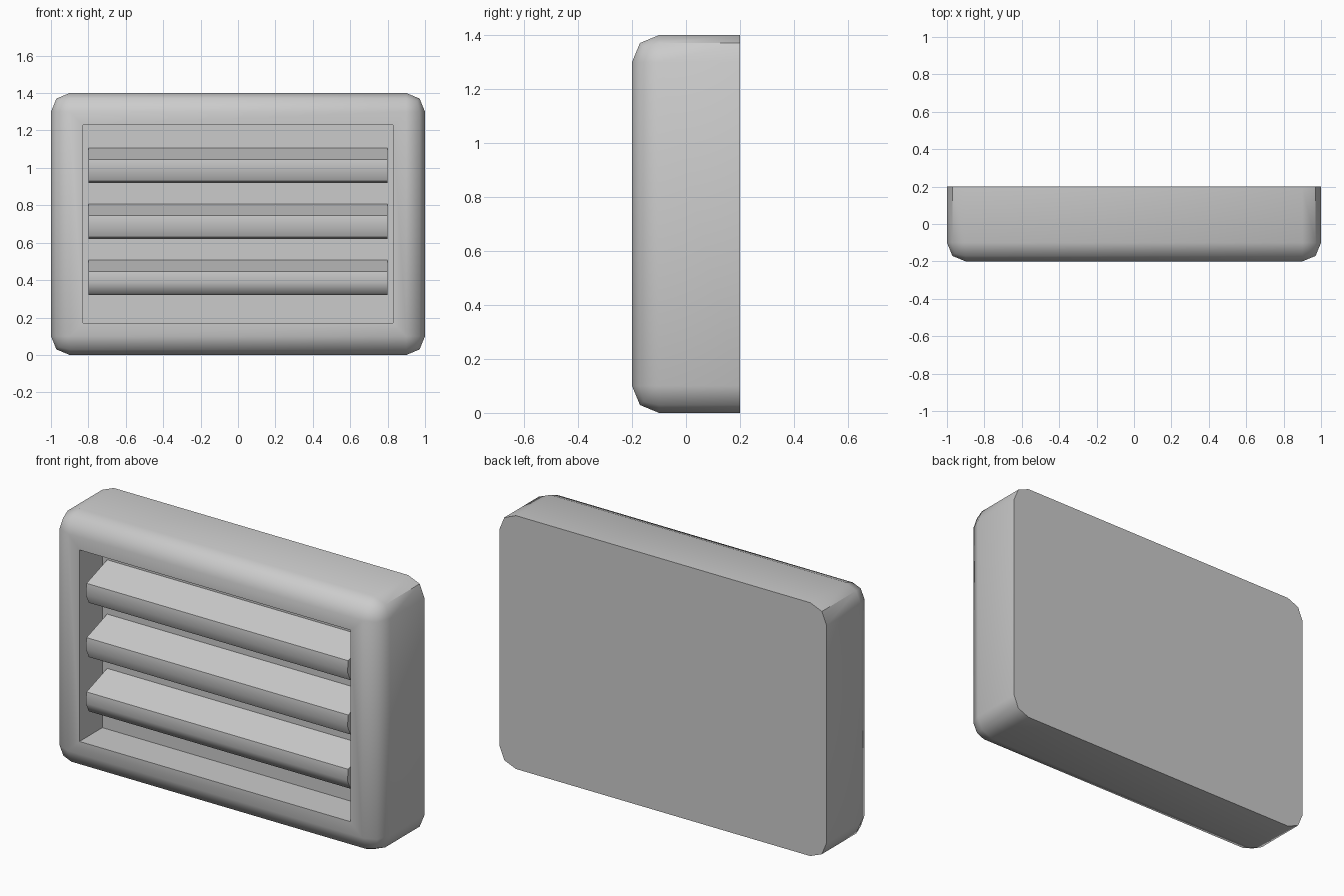
import bpy, bmesh, math
from mathutils import Matrix, Vector

old = bpy.data.objects.get("Cube")
if old:
    bpy.data.objects.remove(old, do_unlink=True)

grey = bpy.data.materials.new("plain_grey")
grey.use_nodes = True
tone = (0.6, 0.6, 0.6, 1)
grey.diffuse_color = tone
grey.node_tree.nodes["Principled BSDF"].inputs["Base Color"].default_value = tone


def finish(name, bm, angle):
    """Turn a bmesh into a grey object, smooth below the given angle."""
    bmesh.ops.recalc_face_normals(bm, faces=bm.faces)
    mesh = bpy.data.meshes.new(name)
    bm.to_mesh(mesh)
    bm.free()
    mesh.materials.append(grey)
    obj = bpy.data.objects.new(name, mesh)
    bpy.context.collection.objects.link(obj)
    bpy.ops.object.select_all(action="DESELECT")
    obj.select_set(True)
    bpy.context.view_layer.objects.active = obj
    bpy.ops.object.shade_smooth_by_angle(angle=math.radians(angle))
    return obj


# Housing: box rounded on every edge except around the flat back
bm = bmesh.new()
bmesh.ops.create_cube(bm, size=1, matrix=Matrix.Translation((0, 0, 0.7)) @ Matrix.Diagonal((2, 0.4, 1.4, 1)))
rounded = [e for e in bm.edges if any(v.co.y < 0 for v in e.verts)]
bmesh.ops.bevel(bm, geom=rounded, offset=0.1, segments=2, profile=0.5, affect="EDGES")

# Recess: inset the front face and push it inward
bm.normal_update()
front = max((f for f in bm.faces if f.normal.y < -0.99), key=lambda f: f.calc_area())
bmesh.ops.inset_individual(bm, faces=[front], thickness=0.1)
pushed = bmesh.ops.extrude_discrete_faces(bm, faces=[front])["faces"][0]
bmesh.ops.translate(bm, verts=pushed.verts, vec=(0, 0.2, 0))
housing = finish("vent_housing", bm, 50)

# Crisp creases down both sides and along the top corners
for e in housing.data.edges:
    a, b = (housing.data.vertices[i].co for i in e.vertices)
    d, mid = b - a, (a + b) / 2
    side = abs(d.z) > 1 and 0.95 < abs(mid.x) < 0.99
    corner = abs(d.y) > 0.2 and 0.95 < abs(mid.x) < 0.99 and mid.z > 0.7
    if side or corner:
        e.use_edge_sharp = True

# Louvre slats: sloping blades with a rounded nose, seated in the back wall
section = [(0.02, 0.113), (-0.18, 0.045), (-0.187, -0.015),
           (-0.16, -0.07), (-0.135, -0.08), (0.02, -0.022)]
for name, height, angle in (("lower_slat", 0.4, 50), ("middle_slat", 0.7, 40), ("upper_slat", 1.0, 40)):
    bm = bmesh.new()
    profile = bm.faces.new([bm.verts.new((-0.8, y, height + z)) for y, z in section])
    swept = bmesh.ops.extrude_face_region(bm, geom=[profile])["geom"]
    bmesh.ops.translate(bm, verts=[g for g in swept if isinstance(g, bmesh.types.BMVert)], vec=Vector((1.6, 0, 0)))
    finish(name, bm, angle)
